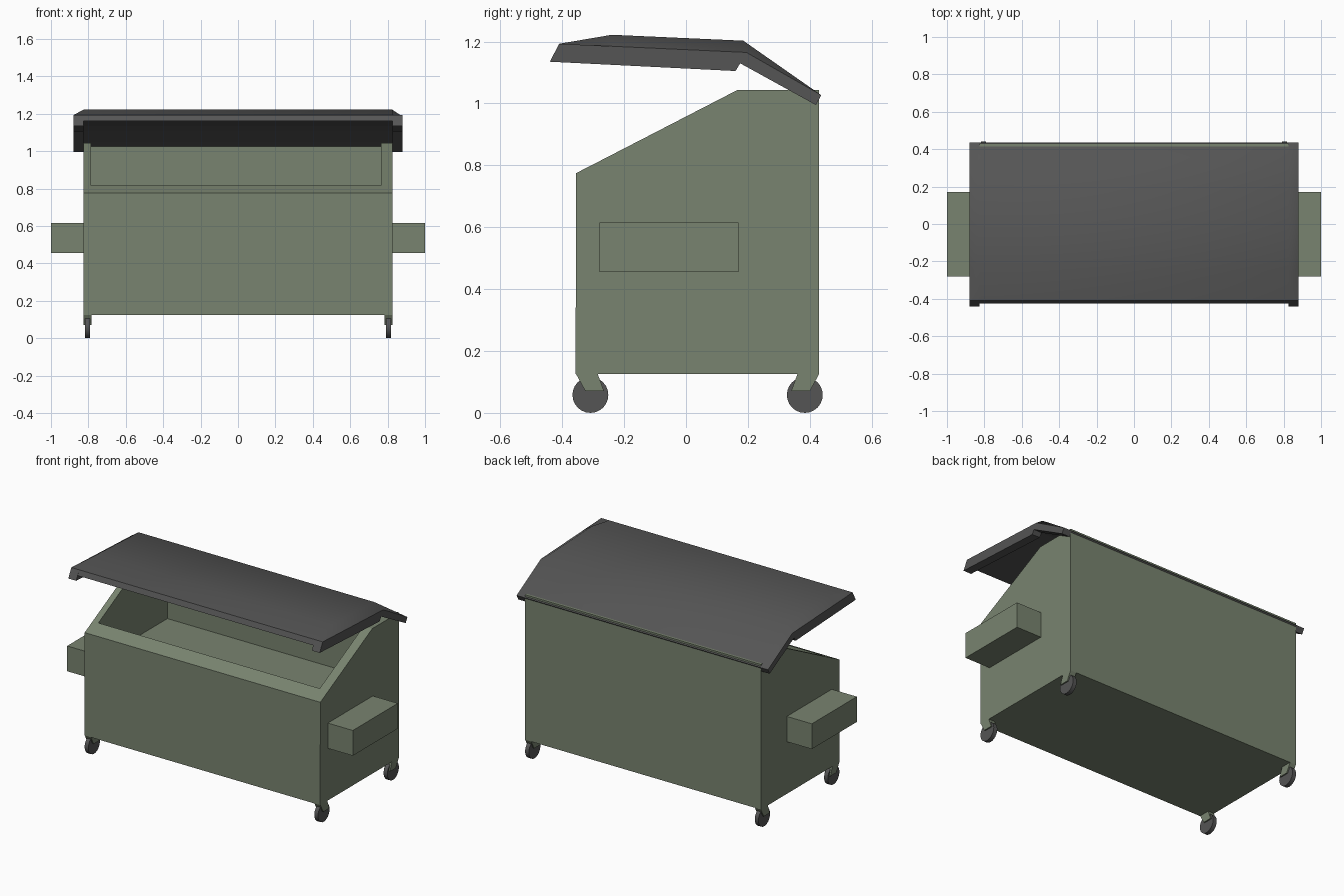
import bpy, bmesh, math

if "Cube" in bpy.data.objects:
    bpy.data.objects.remove(bpy.data.objects["Cube"])


def material(name, rgb):
    m = bpy.data.materials.new(name)
    m.diffuse_color = (*rgb, 1)
    m.use_nodes = True
    m.node_tree.nodes["Principled BSDF"].inputs["Base Color"].default_value = m.diffuse_color
    return m


GREEN = material("green_paint", (0.19, 0.23, 0.16))
DARK = material("dark_plastic", (0.09, 0.09, 0.09))


def finish(name, bm, mat, angle=None):
    bmesh.ops.remove_doubles(bm, verts=bm.verts, dist=1e-5)
    bmesh.ops.recalc_face_normals(bm, faces=bm.faces)
    me = bpy.data.meshes.new(name)
    bm.to_mesh(me)
    bm.free()
    me.materials.append(mat)
    ob = bpy.data.objects.new(name, me)
    bpy.context.collection.objects.link(ob)
    if angle:
        bpy.ops.object.select_all(action='DESELECT')
        ob.select_set(True)
        bpy.context.view_layer.objects.active = ob
        bpy.ops.object.shade_smooth_by_angle(angle=math.radians(angle))
    return ob


def loft(name, sections, mat, angle=None):
    """Skin a list of (x, [(y, z), ...]) sections and cap both ends."""
    bm = bmesh.new()
    rings = [[bm.verts.new((x, y, z)) for y, z in prof] for x, prof in sections]
    n = len(rings[0])
    for a, b in zip(rings, rings[1:]):
        for i in range(n):
            j = (i + 1) % n
            bm.faces.new((a[i], a[j], b[j], b[i]))
    bm.faces.new(rings[0])
    bm.faces.new(rings[-1])
    return finish(name, bm, mat, angle)


# Bin body: solid end profile, then a profile with the open cavity cut in
wall = [(-0.357, 0.125), (-0.355, 0.775), (-0.275, 0.816), (0.165, 1.043),
        (0.30, 1.043), (0.415, 1.043), (0.43, 1.043), (0.43, 0.125)]
hollow = wall[:3] + [(-0.275, 0.58), (0.415, 0.58)] + wall[5:]
loft("bin_body", [(-0.825, wall), (-0.785, wall), (-0.785, hollow),
                  (0.765, hollow), (0.765, wall), (0.825, wall)], GREEN)

# Lid: low outer edge, raised crown, side skirts deeper than the middle plate
skirt = [(0.42, 0.995), (0.175, 1.13), (0.16, 1.105), (-0.44, 1.135)]
plate = [(0.428, 1.018), (0.18, 1.135), (0.16, 1.136), (-0.425, 1.162)]
edge_top = [(-0.41, 1.193), (-0.24, 1.185), (0.195, 1.165), (0.437, 1.027)]
crown_top = [(-0.41, 1.193), (-0.24, 1.222), (0.185, 1.203), (0.437, 1.027)]
half = [(0.88, edge_top + skirt), (0.825, crown_top + skirt),
        (0.825, crown_top + plate)]
loft("lid", [(-x, p) for x, p in half] + half[::-1], DARK, 38)

for s, side in ((-1, "left"), (1, "right")):
    # Lifting pockets on the ends
    pocket = [(-0.28, 0.455), (-0.28, 0.615), (0.17, 0.615), (0.17, 0.455)]
    loft(f"{side}_fork_pocket", [(s * 0.825, pocket), (s * 1.0, pocket)], GREEN)

    for d, end in ((-1, "front"), (1, "back")):
        # Caster brackets, mirrored about the middle of the bin
        leg = [(0.0375 + d * y, z) for y, z in
               ((0.3925, 0.125), (0.3625, 0.07), (0.3025, 0.07), (0.3225, 0.125))]
        loft(f"{end}_{side}_caster_bracket",
             [(s * 0.783, leg), (s * 0.825, leg)], GREEN)
        # Wheels
        yc = 0.0375 + d * 0.3465
        rim = [(yc + 0.058 * math.cos(k * math.tau / 24),
                0.058 + 0.058 * math.sin(k * math.tau / 24)) for k in range(24)]
        loft(f"{end}_{side}_wheel",
             [(s * 0.791, rim), (s * 0.817, rim)], DARK, 30)
